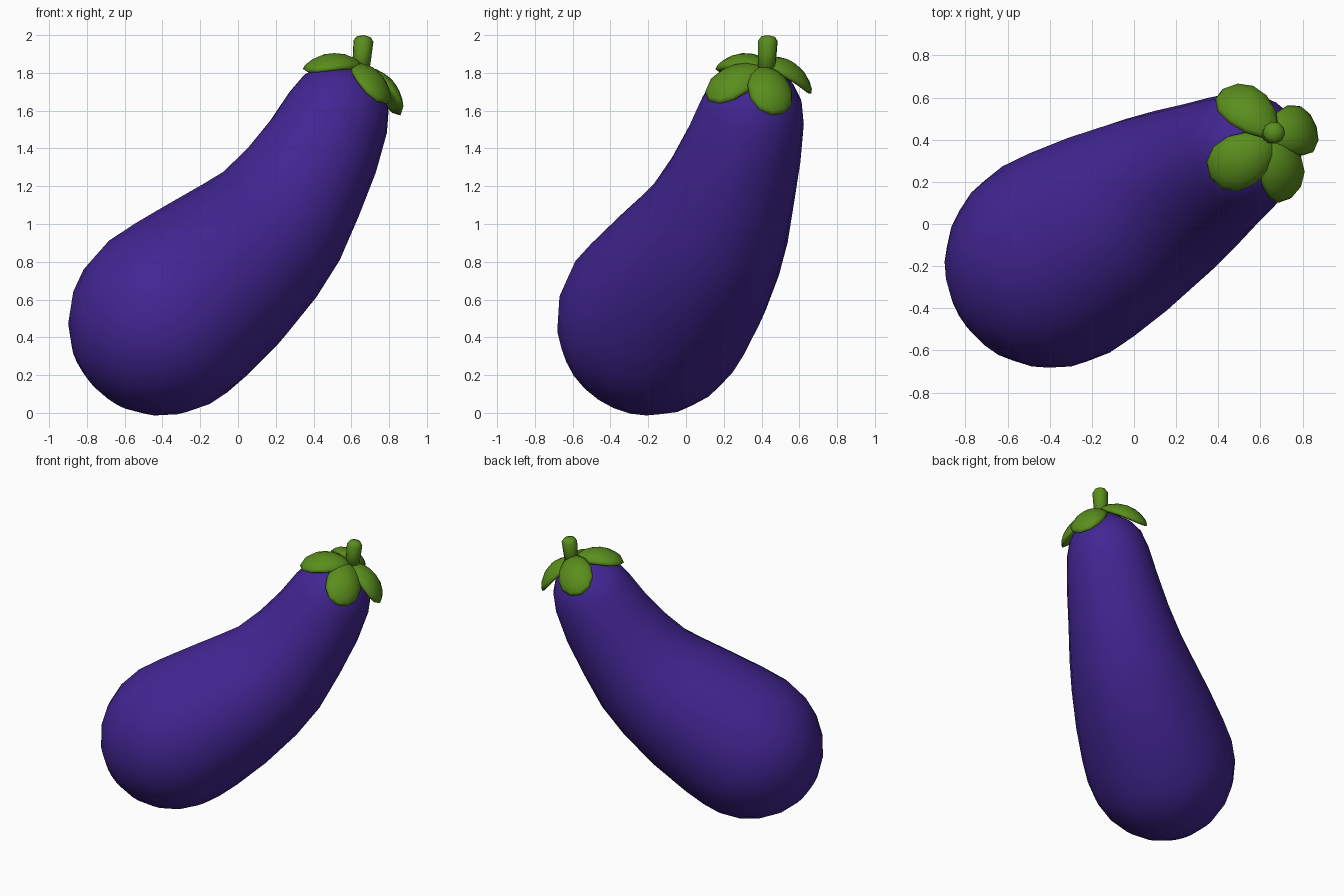
import bpy, bmesh, math
from mathutils import Vector as V

if "Cube" in bpy.data.objects:
    bpy.data.objects.remove(bpy.data.objects["Cube"])


def material(name, col):
    m = bpy.data.materials.new(name)
    m.diffuse_color = (*col, 1)
    m.use_nodes = True
    m.node_tree.nodes["Principled BSDF"].inputs["Base Color"].default_value = m.diffuse_color
    return m


purple = material("purple_skin", (0.054, 0.019, 0.29))
green = material("green_leaf", (0.102, 0.27, 0.012))


def finish(bm, name, mat):
    bmesh.ops.recalc_face_normals(bm, faces=bm.faces)
    me = bpy.data.meshes.new(name)
    bm.to_mesh(me)
    bm.free()
    me.materials.append(mat)
    for p in me.polygons:
        p.use_smooth = True
    ob = bpy.data.objects.new(name, me)
    bpy.context.collection.objects.link(ob)
    return ob


def sweep(name, stations, segs, mat):
    """Skin circles (centre, radius) along a path; first and last are poles."""
    bm = bmesh.new()
    rings = []
    for i, (c, r) in enumerate(stations):
        if r == 0:
            rings.append([bm.verts.new(c)] * segs)
            continue
        t = (stations[i + 1][0] - stations[i - 1][0]).normalized()
        side = t.cross(V((-0.5, 0.866, 0))).normalized()
        other = t.cross(side)
        rings.append([bm.verts.new(c + r * (side * math.cos(a) + other * math.sin(a)))
                      for a in (2 * math.pi * k / segs for k in range(segs))])
    for a, b in zip(rings, rings[1:]):
        for k in range(segs):
            n = (k + 1) % segs
            quad = list(dict.fromkeys((a[k], a[n], b[n], b[k])))
            bm.faces.new(quad)
    return finish(bm, name, mat)


# Body: bent axis in a vertical plane turned 30 degrees, blunt round bottom
def on_plane(x, z):
    return V((x, 0.045 + 0.577 * x, z))


start = on_plane(-0.37, 0.51)
down = V((-0.788 * 0.866, -0.788 * 0.5, -0.616))
stations = []
for k in range(7):
    a = math.radians(15 * k)
    r = 0 if k == 0 else 0.51 * math.sin(a)
    stations.append((start + down * 0.55 * math.cos(a), r))
for x, z, r in [(-0.25, 0.6, 0.5), (-0.08, 0.735, 0.472), (0.1, 0.895, 0.428),
                (0.22, 1.03, 0.39), (0.34, 1.215, 0.347), (0.45, 1.41, 0.312),
                (0.53, 1.59, 0.28), (0.57, 1.69, 0.245), (0.6, 1.76, 0.185),
                (0.615, 1.81, 0.1), (0.62, 1.83, 0)]:
    stations.append((on_plane(x, z), r))
sweep("body", stations, 24, purple)

# Stem: short rounded stalk
foot, top = V((0.648, 0.425, 1.79)), V((0.667, 0.435, 2.0))
sweep("stem", [(foot.lerp(top, t), r) for t, r in
               [(0, 0), (0.02, 0.045), (0.5, 0.05), (0.85, 0.053),
                (0.96, 0.037), (1, 0)]], 10, green)

# Calyx leaves: flattened arched ovals hugging the top of the body
core = V((0.5, 0.33, 1.5))


def leaf(name, base, tip, half_width):
    base, tip = V(base), V(tip)
    mid, half = (base + tip) / 2, (tip - base) / 2
    w = half.cross(mid - core).normalized()
    n = w.cross(half).normalized()
    if n.dot(mid - core) < 0:
        n = -n
    bm = bmesh.new()
    bmesh.ops.create_uvsphere(bm, u_segments=12, v_segments=8, radius=1)
    for v in bm.verts:
        s, q, h = v.co
        wide = half_width * (1 + 0.15 * s)
        v.co = (mid + half * s + w * q * wide
                + n * (0.04 * h + 0.045 * (1 - s * s) - 0.025 * q * q))
    finish(bm, name, green)


leaf("leaf_right", (0.64, 0.42, 1.83), (0.86, 0.455, 1.575), 0.125)
leaf("leaf_front", (0.63, 0.41, 1.83), (0.74, 0.12, 1.65), 0.125)
leaf("leaf_left", (0.66, 0.39, 1.83), (0.36, 0.22, 1.81), 0.13)
leaf("leaf_back", (0.66, 0.42, 1.85), (0.42, 0.64, 1.71), 0.125)
